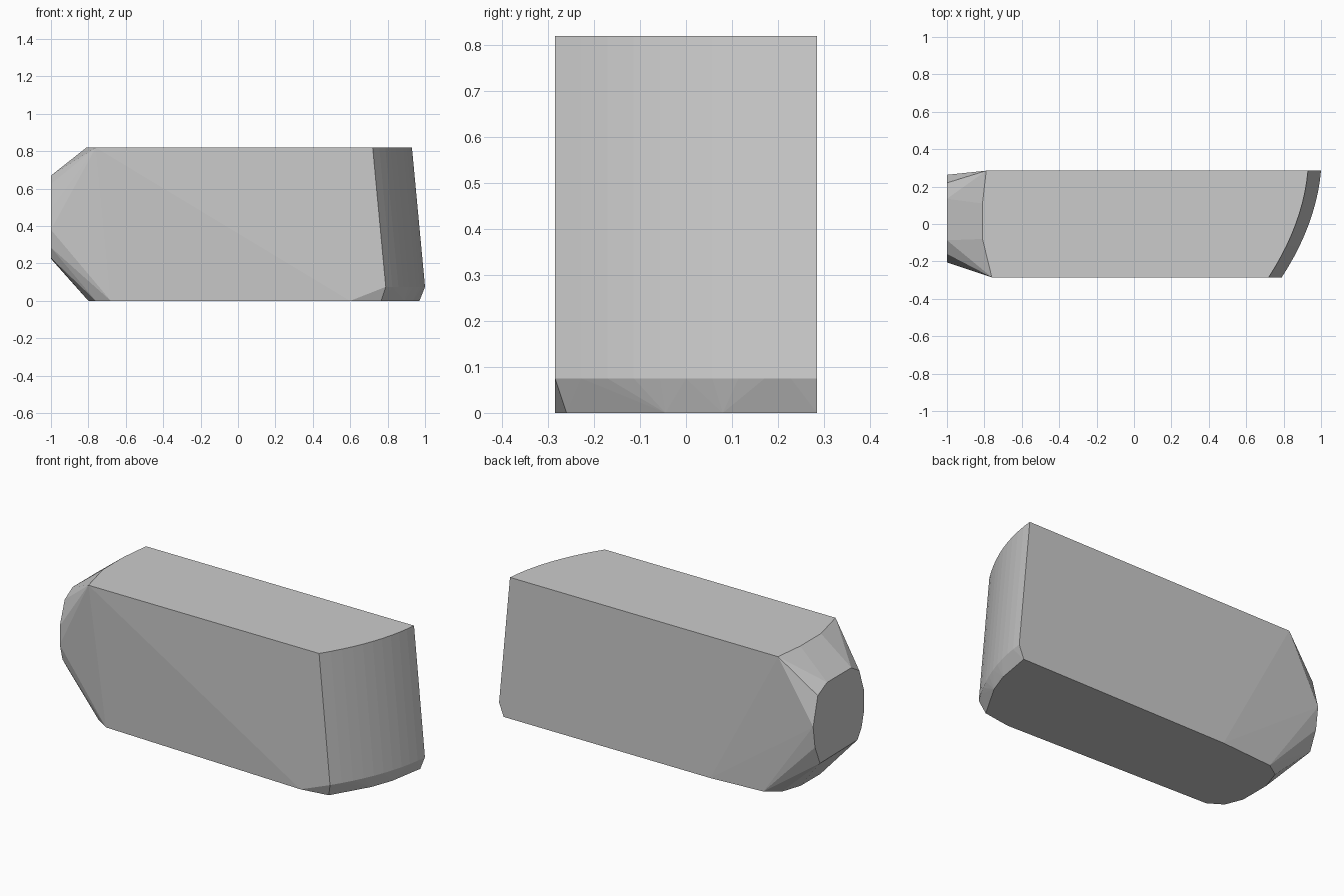
import bpy
import bmesh
from math import radians

if "Cube" in bpy.data.objects:
    bpy.data.objects.remove(bpy.data.objects["Cube"])

HALF_W = 0.285
TOP = 0.82


def nose_arc(x_end, z, count=11):
    """Curved nose outline, swept back toward the front (-y) side."""
    points = []
    for i in range(count):
        t = i / (count - 1)
        points.append((x_end - 0.05 * t - 0.16 * t * t, HALF_W - 2 * HALF_W * t, z))
    return points


def at_z(outline, z):
    return [(x, y, z) for x, y in outline]


# Curved nose: upper rim and the rim above the bottom chamfer
points = nose_arc(0.93, TOP) + nose_arc(1.0, 0.075)

# Tail end of the top face
points += at_z([(-0.76, -HALF_W), (-0.81, -0.08), (-0.81, 0.11), (-0.79, HALF_W)], TOP)

# Bottom face outline: chamfered nose, then rounded tail
points += at_z([(0.97, HALF_W), (0.935, 0.08), (0.89, -0.045), (0.765, -0.26),
                (0.6, -HALF_W), (-0.68, -0.24), (-0.76, -0.19), (-0.8, -0.09),
                (-0.8, 0.09), (-0.76, 0.21), (-0.68, 0.262), (-0.355, HALF_W)], 0)

# Flat tail cap (y, z)
cap = [(0.22, 0.625), (0.135, 0.67), (-0.087, 0.67), (-0.16, 0.625),
       (-0.205, 0.49), (-0.205, 0.38), (-0.18, 0.285), (-0.143, 0.23),
       (0.2, 0.225), (0.246, 0.335), (0.263, 0.46)]
points += [(-1.0, y, z) for y, z in cap]

# Faceted convex block around all outlines
bm = bmesh.new()
for p in points:
    bm.verts.new(p)
hull = bmesh.ops.convex_hull(bm, input=bm.verts[:])
loose = [v for v in bm.verts if not v.link_faces]
bmesh.ops.delete(bm, geom=loose, context='VERTS')
bmesh.ops.dissolve_limit(bm, angle_limit=radians(0.5), verts=bm.verts[:], edges=bm.edges[:])
bmesh.ops.recalc_face_normals(bm, faces=bm.faces[:])

mesh = bpy.data.meshes.new("faceted_block")
bm.to_mesh(mesh)
bm.free()
block = bpy.data.objects.new("faceted_block", mesh)
bpy.context.collection.objects.link(block)
